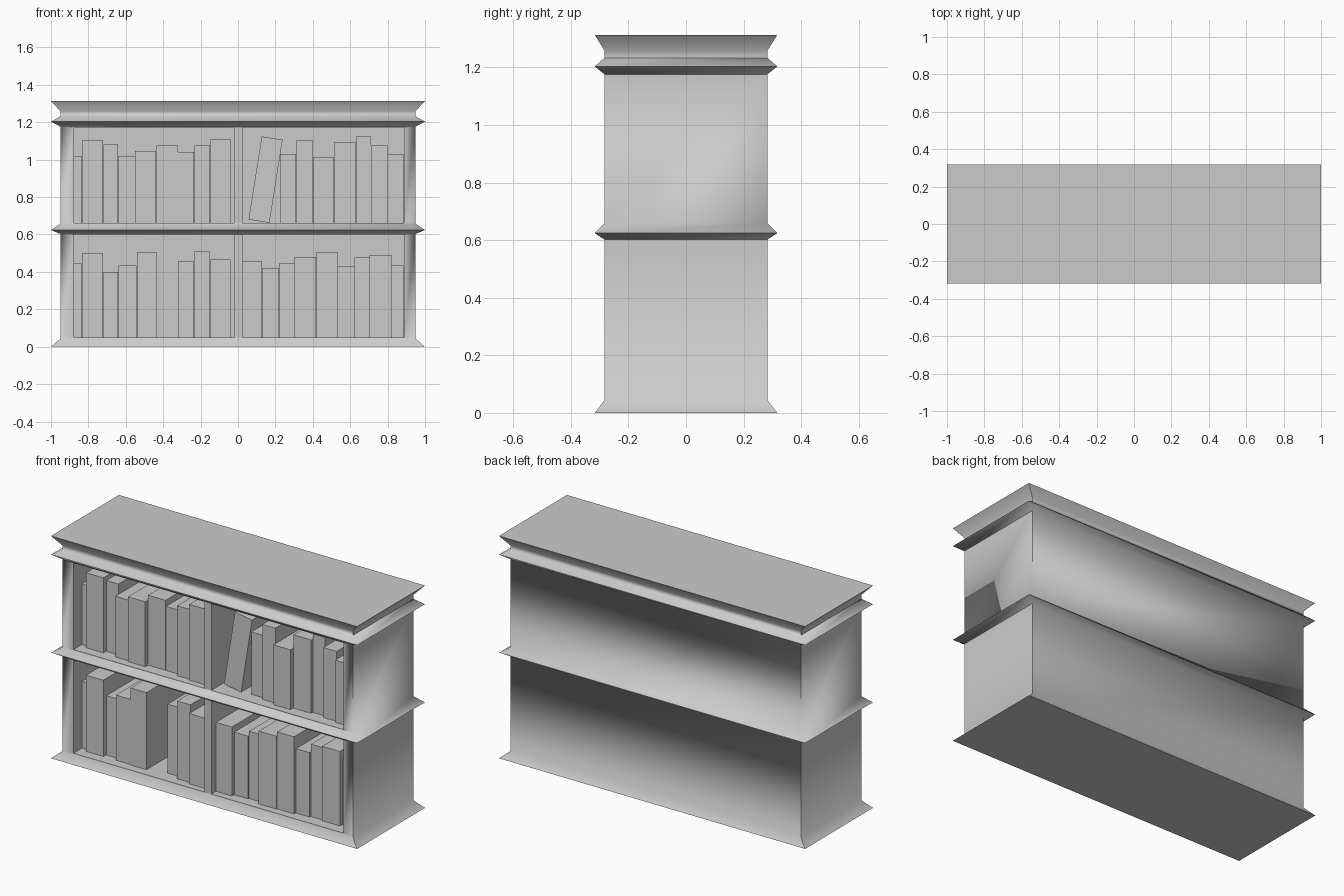
import bpy, bmesh, math

if "Cube" in bpy.data.objects:
    bpy.data.objects.remove(bpy.data.objects["Cube"])


def add_object(name, bm):
    bmesh.ops.recalc_face_normals(bm, faces=bm.faces)
    mesh = bpy.data.meshes.new(name)
    bm.to_mesh(mesh)
    bm.free()
    obj = bpy.data.objects.new(name, mesh)
    bpy.context.collection.objects.link(obj)
    return obj


def box(name, x0, x1, y0, y1, z0, z1):
    bm = bmesh.new()
    bmesh.ops.create_cube(bm, size=1)
    for v in bm.verts:
        v.co = (x1 if v.co.x > 0 else x0, y1 if v.co.y > 0 else y0, z1 if v.co.z > 0 else z0)
    return add_object(name, bm)


# Case: moulding profile (half width, half depth, height) swept round a rectangle
WIDE, SLIM = (1.0, 0.317), (0.948, 0.283)
profile = [(WIDE, 0), (SLIM, 0.044), (SLIM, 0.602), (WIDE, 0.624), (SLIM, 0.658),
           (SLIM, 1.176), (WIDE, 1.203), (SLIM, 1.233), (SLIM, 1.258), (WIDE, 1.313)]
bm = bmesh.new()
rings = [[bm.verts.new((sx * w, sy * d, z)) for sx, sy in ((-1, -1), (1, -1), (1, 1), (-1, 1))]
         for (w, d), z in profile]
for a, b in zip(rings, rings[1:]):
    for i in range(4):
        j = (i + 1) % 4
        bm.faces.new((a[i], a[j], b[j], b[i]))
bm.faces.new(rings[0])
bm.faces.new(rings[-1])
case = add_object("bookcase", bm)

# Four open bays cut into the front
LOW, HIGH = 0.05, 0.662
bpy.context.view_layer.objects.active = case
case.select_set(True)
for x0, x1 in ((-0.877, -0.022), (0.024, 0.887)):
    for z0, z1 in ((LOW, 0.599), (HIGH, 1.173)):
        cutter = box("bay_cutter", x0, x1, -0.5, 0.25, z0, z1)
        cutter.hide_render = True
        mod = case.modifiers.new("bay", 'BOOLEAN')
        mod.operation, mod.solver, mod.object = 'DIFFERENCE', 'EXACT', cutter
        bpy.ops.object.modifier_apply(modifier=mod.name)
        bpy.data.objects.remove(cutter)
bpy.ops.object.shade_smooth_by_angle(angle=math.radians(58))

# Books: each is (left edge, top height, front depth); the row ends at the given x
BOOK_DEPTH = 0.38


def book_row(name, shelf, books, end):
    rights = [b[0] for b in books[1:]] + [end]
    for i, ((x, top, y), right) in enumerate(zip(books, rights)):
        if top:  # a zero height marks a gap
            box(f"{name}_book_{i + 1}", x, right - 0.002, y, y + BOOK_DEPTH, shelf, top)


book_row("upper_left", HIGH, [
    (-0.876, 1.02, -0.205), (-0.835, 1.105, -0.225), (-0.72, 1.08, -0.20), (-0.64, 1.02, -0.23),
    (-0.55, 1.045, -0.24), (-0.436, 1.075, -0.215), (-0.32, 1.04, -0.215),
    (-0.233, 1.075, -0.235), (-0.147, 1.11, -0.245)], -0.037)
book_row("upper_right", HIGH, [
    (0.228, 1.03, -0.20), (0.313, 1.105, -0.22), (0.40, 1.015, -0.24), (0.512, 1.095, -0.215),
    (0.63, 1.125, -0.20), (0.712, 1.075, -0.22), (0.80, 1.03, -0.235)], 0.886)
book_row("lower_left", LOW, [
    (-0.876, 0.445, -0.205), (-0.835, 0.50, -0.225), (-0.72, 0.40, -0.20), (-0.64, 0.435, -0.225),
    (-0.54, 0.505, -0.23), (-0.435, 0, 0), (-0.32, 0.457, -0.20),
    (-0.236, 0.51, -0.23), (-0.147, 0.465, -0.245)], -0.037)
book_row("lower_right", LOW, [
    (0.025, 0.457, -0.24), (0.13, 0.42, -0.22), (0.222, 0.447, -0.213), (0.303, 0.48, -0.24),
    (0.42, 0.505, -0.235), (0.533, 0.43, -0.22), (0.624, 0.477, -0.21),
    (0.704, 0.49, -0.22), (0.822, 0.435, -0.20)], 0.886)

# Leaning book, tilted about its lower right corner
lean = box("leaning_book", -0.113, 0, -0.21, -0.21 + BOOK_DEPTH, 0, 0.45)
lean.location = (0.168, 0, HIGH)
lean.rotation_euler.y = math.radians(9)
